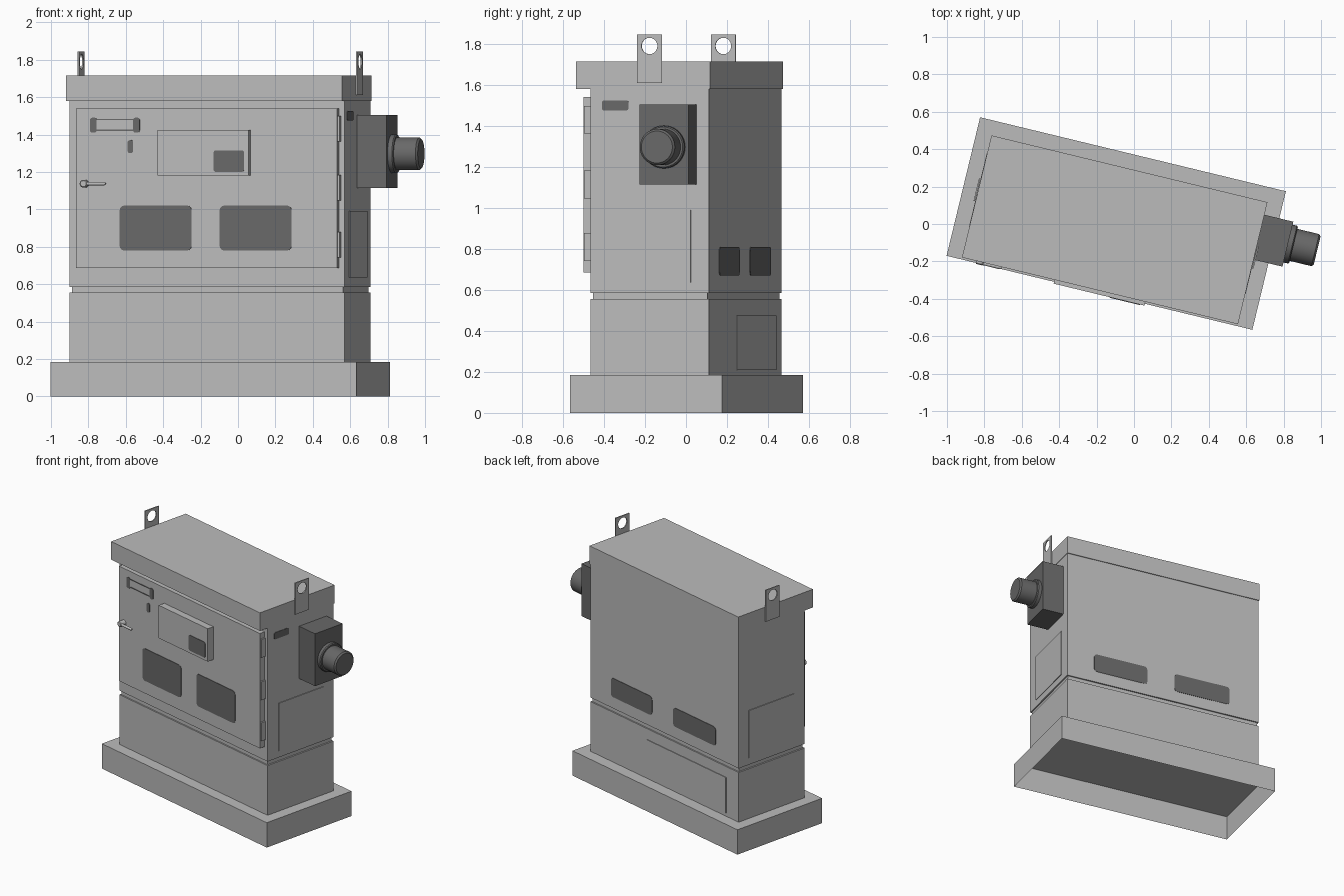
import bpy, bmesh, math
from mathutils import Matrix, Vector

cube = bpy.data.objects.get("Cube")
if cube:
    bpy.data.objects.remove(cube, do_unlink=True)

# The cabinet is modelled square to its own axes, then turned into place
PLACE = Matrix.Translation((-0.095, 0.0025, 0)) @ Matrix.Rotation(math.radians(-13.6), 4, 'Z')


def material(name, value):
    m = bpy.data.materials.new(name)
    colour = (value, value, value, 1)
    m.diffuse_color = colour
    m.use_nodes = True
    m.node_tree.nodes["Principled BSDF"].inputs["Base Color"].default_value = colour
    return m


LIGHT = material("light grey paint", 0.5)
VENT = material("dark grey vent", 0.14)
DARK = material("charcoal housing", 0.14)


def finish(name, bm, mat, smooth=False):
    bmesh.ops.recalc_face_normals(bm, faces=bm.faces)
    mesh = bpy.data.meshes.new(name)
    bm.to_mesh(mesh)
    bm.free()
    mesh.materials.append(mat)
    ob = bpy.data.objects.new(name, mesh)
    bpy.context.collection.objects.link(ob)
    ob.matrix_world = PLACE
    if smooth:
        bpy.ops.object.select_all(action='DESELECT')
        ob.select_set(True)
        bpy.context.view_layer.objects.active = ob
        bpy.ops.object.shade_smooth_by_angle(angle=math.radians(35))
    return ob


def box(name, xs, ys, zs, mat=LIGHT, axis=None, radius=0.0, open_bottom=False):
    """Box from ranges; edges along the given axis may be rounded."""
    bm = bmesh.new()
    bmesh.ops.create_cube(bm, size=1)
    for v in bm.verts:
        v.co = [r[0] if c < 0 else r[1] for c, r in zip(v.co, (xs, ys, zs))]
    if axis is not None:
        edges = [e for e in bm.edges
                 if abs((e.verts[0].co - e.verts[1].co).normalized()[axis]) > 0.9]
        bmesh.ops.bevel(bm, geom=edges, offset=radius, segments=4, profile=0.5, affect='EDGES')
    if open_bottom:
        bm.normal_update()
        bmesh.ops.delete(bm, geom=[f for f in bm.faces if f.normal.z < -0.9], context='FACES')
    return finish(name, bm, mat)


def lathe(name, centre, direction, profile, mat, steps=40):
    """Turned part: (distance, radius) pairs along a direction."""
    bm = bmesh.new()
    turn = Vector(direction).to_track_quat('Z', 'Y').to_matrix().to_4x4()
    verts = [bm.verts.new((r, 0, d)) for d, r in profile]
    edges = [bm.edges.new(pair) for pair in zip(verts, verts[1:])]
    bmesh.ops.spin(bm, geom=verts + edges, cent=(0, 0, 0), axis=(0, 0, 1),
                   angle=math.tau, steps=steps)
    bmesh.ops.remove_doubles(bm, verts=bm.verts, dist=0.0001)
    bm.transform(Matrix.Translation(centre) @ turn)
    return finish(name, bm, mat, True)


def lug(name, side):
    """Flat lifting plate with a round eye."""
    half, top, bottom, eye, inner = 0.062, 0.055, 0.18, 0.04, 0.762
    angles = [math.tau * i / 32 for i in range(32)]
    angles += [math.atan2(z, y) % math.tau for y in (-half, half) for z in (-bottom, top)]
    bm = bmesh.new()
    rings = []
    for a in sorted(angles):
        c, s = math.cos(a), math.sin(a)
        reach = min(half / max(abs(c), 1e-6), (top if s > 0 else bottom) / max(abs(s), 1e-6))
        rings.append([bm.verts.new((side * inner, c * r, 1.79 + s * r)) for r in (eye, reach)])
    for a, b in zip(rings, rings[1:] + rings[:1]):
        bm.faces.new((a[0], a[1], b[1], b[0]))
    out = bmesh.ops.extrude_face_region(bm, geom=bm.faces[:])
    bmesh.ops.translate(bm, vec=(side * 0.008, 0, 0),
                        verts=[v for v in out["geom"] if isinstance(v, bmesh.types.BMVert)])
    return finish(name, bm, LIGHT)


# Plinth, open below
box("plinth", (-0.841, 0.841), (-0.381, 0.381), (0, 0.185), open_bottom=True)

# Cabinet body with a shallow joint, and the lid overhanging the door
box("lower_body", (-0.756, 0.756), (-0.299, 0.295), (0.185, 0.555))
box("body_joint", (-0.746, 0.746), (-0.289, 0.285), (0.555, 0.585))
box("upper_body", (-0.756, 0.756), (-0.299, 0.295), (0.585, 1.585))
box("lid", (-0.759, 0.759), (-0.37, 0.301), (1.58, 1.715))

# Front door with hinges
FACE = -0.341
box("door", (-0.71, 0.725), (FACE, -0.299), (0.685, 1.54))
for i, z in enumerate((0.81, 1.115, 1.43)):
    box(f"hinge_{i + 1}", (0.725, 0.737), (-0.336, -0.299), (z - 0.068, z + 0.068))

# Door vents and small plates
for name, x0, x1, z0, z1, r in (
        ("door_vent_right", -0.47, -0.075, 0.78, 1.02, 0.025),
        ("door_vent_left", 0.08, 0.475, 0.78, 1.02, 0.025),
        ("badge_end_right", -0.633, -0.597, 1.41, 1.49, 0.012),
        ("badge_end_left", -0.396, -0.36, 1.41, 1.49, 0.012),
        ("badge_strip_top", -0.6, -0.394, 1.478, 1.484, 0.002),
        ("badge_strip_bottom", -0.6, -0.394, 1.42, 1.426, 0.002),
        ("key_plate", -0.427, -0.396, 1.3, 1.37, 0.014)):
    box(name, (x0, x1), (FACE - 0.003, FACE), (z0, z1), VENT, 1, r)

# Control box on the door
box("control_box", (-0.25, 0.25), (-0.391, FACE), (1.18, 1.425))
box("control_box_plate", (0.059, 0.226), (-0.394, -0.391), (1.2, 1.315), VENT, 1, 0.012)

# Door handle
lathe("handle_hub", (-0.66, FACE, 1.137), (0, -1, 0),
      ((0, 0), (0, 0.021), (0.04, 0.021), (0.045, 0.016), (0.045, 0)), LIGHT, 24)
lathe("handle_bar", (-0.66, -0.375, 1.137), (1, 0, 0),
      ((0, 0), (0, 0.009), (0.112, 0.009), (0.12, 0.005), (0.12, 0)), LIGHT, 16)

# Side access panels and lifting lugs
for label, side in (("left", 1), ("right", -1)):
    box(f"{label}_access_panel", sorted((side * 0.756, side * 0.761)), (-0.2, 0.205), (0.635, 0.99))
    lug(f"{label}_lifting_lug", side)
box("side_vent", (0.756, 0.759), (-0.241, -0.108), (1.475, 1.525), VENT, 0, 0.012)

# Socket housing and connector on the side
box("socket_housing", (0.756, 0.918), (-0.015, 0.232), (1.115, 1.505), DARK)
lathe("connector", (0.918, 0.112, 1.297), (1, 0, 0),
      ((0, 0), (0, 0.104), (0.024, 0.104), (0.03, 0.098), (0.03, 0.088),
       (0.15, 0.088), (0.16, 0.078), (0.16, 0)), DARK)

# Rear vents and lower cover
for label, x0, x1 in (("left", 0.125, 0.545), ("right", -0.525, -0.09)):
    box(f"rear_vent_{label}", (x0, x1), (0.295, 0.298), (0.67, 0.81), VENT, 1, 0.025)
box("rear_cover", (-0.63, 0.18), (0.295, 0.3), (0.21, 0.475))
